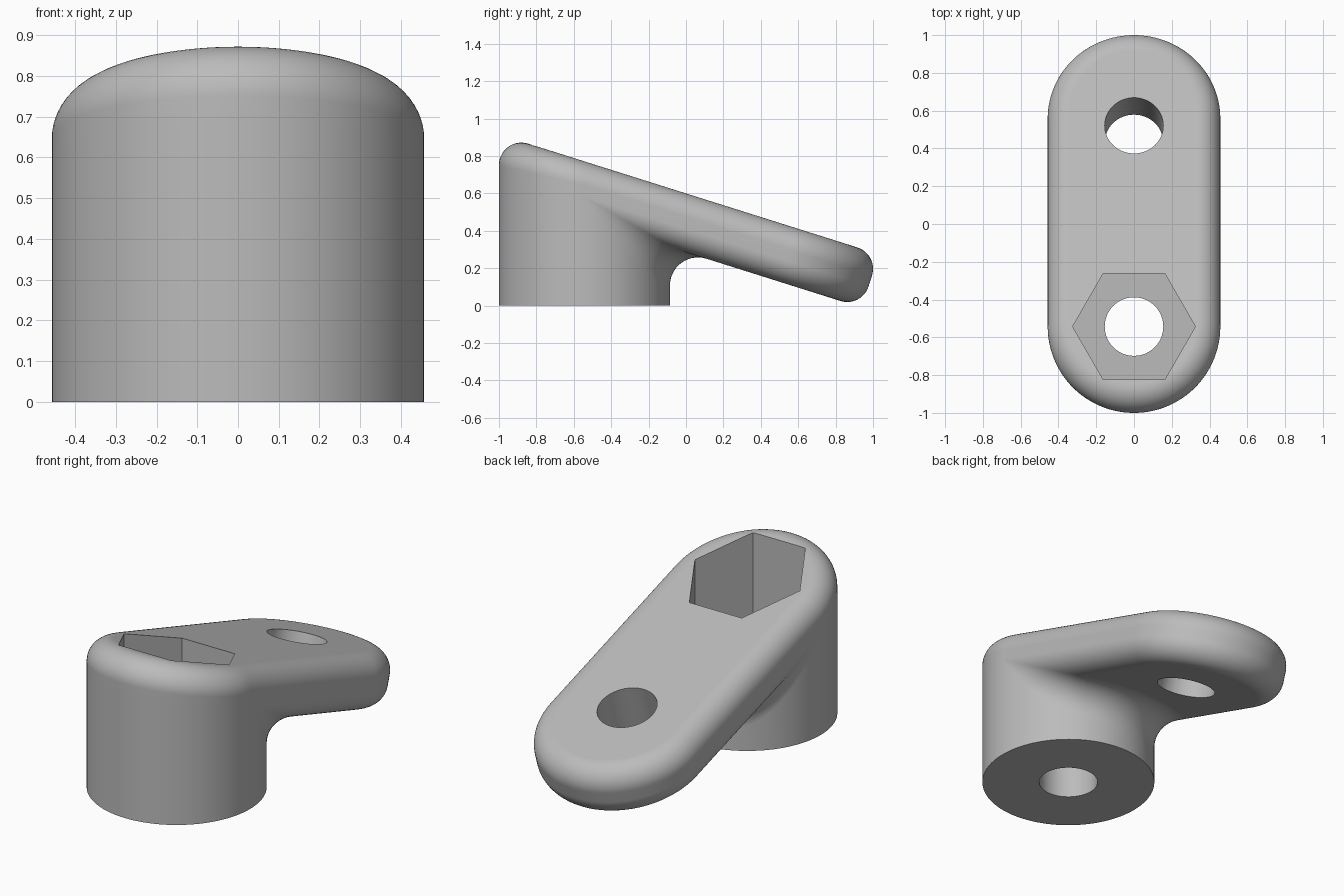
import bpy, bmesh
from math import sin, cos, acos, sqrt, pi, radians
from mathutils import Vector

cube = bpy.data.objects.get("Cube")
if cube:
    bpy.data.objects.remove(cube, do_unlink=True)

# Main dimensions
R, YC = 0.457, -0.543            # post radius and centre
EDGE, FILLET = 0.12, 0.15        # rounded edge and inner fillet radii
TILT = radians(17.5)
S, C = sin(TILT), cos(TILT)
TOP = 0.6 * C                    # height of the arm's top along its normal
N_TOP, N_LOW = TOP - EDGE, TOP - 0.30 + EDGE
U_END = 0.443                    # centre of the arm's round end
IN = R - EDGE
STEPS = 14
N = Vector((0, S, C))


def arm_point(x, u, n):
    """Point in the tilted frame of the arm."""
    return Vector((x, u * C + n * S, n * C - u * S))


def at_height(x, y, n):
    """Point above (x, y) on the tilted plane at height n."""
    return Vector((x, y, (n - S * y) / C))


def arc(centre, radius, a, b):
    return [centre + radius * a.slerp(b, i / STEPS) for i in range(STEPS + 1)]


def column(top, low, w, b, ball, a):
    """Strip of points from the top face, round the edge and fillet, to the foot."""
    pts = arc(top, EDGE, N, w) + arc(low, EDGE, w, b) + arc(ball, FILLET, -b, a)
    return pts + [Vector((pts[-1].x, pts[-1].y, 0))]


def fillet_ball(t):
    """Centre of the fillet's rolling ball at angle t round the post."""
    x, y = (R + FILLET) * cos(t), YC + (R + FILLET) * sin(t)
    over = max(abs(x) - IN, 0)
    drop = sqrt(max((EDGE + FILLET) ** 2 - over ** 2, 0))
    return at_height(x, y, N_LOW - drop)


def u_of(p):
    return p.y * C - p.z * S


def front_column(t):
    w = Vector((cos(t), sin(t), 0))
    x, y = IN * w.x, YC + IN * w.y
    low = at_height(x, y, N_LOW)
    return column(at_height(x, y, N_TOP), low, w, w, low + (EDGE + FILLET) * w, -w)


def side_column(t):
    ball = fillet_ball(t)
    side = 1 if ball.x > 0 else -1
    low = arm_point(side * IN, u_of(ball), N_LOW)
    top = arm_point(side * IN, u_of(ball), N_TOP)
    a = Vector((-cos(t), -sin(t), 0))
    return column(top, low, Vector((side, 0, 0)), (ball - low).normalized(), ball, a)


def end_column(x, u, w, t):
    a = Vector((-cos(t), -sin(t), 0))
    return column(arm_point(x, u, N_TOP), arm_point(x, u, N_LOW), w, -N, fillet_ball(t), a)


# Columns all the way round: front wall, side, round end, other side
t1 = acos(IN / (R + FILLET))
u1 = u_of(fillet_ball(t1))
columns = [front_column(pi + pi * i / 64) for i in range(65)]
columns += [side_column(t1 * i / 20) for i in range(1, 21)]

outline = [(IN, u1 + (U_END - u1) * i / 8, Vector((1, 0, 0))) for i in range(1, 8)]
for i in range(65):
    f = pi * i / 64
    outline.append((IN * cos(f), U_END + IN * sin(f), arm_point(cos(f), sin(f), 0)))
outline += [(-x, u, -w) for x, u, w in reversed(outline[:7])]
count = len(outline) + 1
for i, (x, u, w) in enumerate(outline, 1):
    columns.append(end_column(x, u, w, t1 + (pi - 2 * t1) * i / count))
columns += [side_column(pi - t1 * i / 20) for i in range(20, 0, -1)]

# Skin the columns into one solid
bm = bmesh.new()
grid = [[bm.verts.new(p) for p in col] for col in columns]
for i, col in enumerate(grid):
    nxt = grid[(i + 1) % len(grid)]
    for j in range(len(col) - 1):
        bm.faces.new((col[j], col[j + 1], nxt[j + 1], nxt[j]))
bm.faces.new([col[0] for col in grid])
bm.faces.new([col[-1] for col in reversed(grid)])
bmesh.ops.remove_doubles(bm, verts=bm.verts[:], dist=0.00002)
bmesh.ops.recalc_face_normals(bm, faces=bm.faces[:])


def make_object(name, bm):
    mesh = bpy.data.meshes.new(name)
    bm.to_mesh(mesh)
    bm.free()
    obj = bpy.data.objects.new(name, mesh)
    bpy.context.collection.objects.link(obj)
    return obj


body = make_object("angled_lever_body", bm)

grey = bpy.data.materials.new("plain_grey")
grey.use_nodes = True
colour = (0.5, 0.5, 0.5, 1)
grey.diffuse_color = colour
for node in grey.node_tree.nodes:
    if node.type == 'BSDF_PRINCIPLED':
        node.inputs["Base Color"].default_value = colour
body.data.materials.append(grey)


def cut(name, sides, radius, place, low, high):
    """Cut a prism out of the body; place maps (x, y, height) to a point."""
    bm = bmesh.new()
    rings = []
    for h in (low, high):
        rings.append([bm.verts.new(place(radius * cos(2 * pi * i / sides),
                                         radius * sin(2 * pi * i / sides), h))
                      for i in range(sides)])
    for i in range(sides):
        k = (i + 1) % sides
        bm.faces.new((rings[0][i], rings[0][k], rings[1][k], rings[1][i]))
    bm.faces.new(rings[0][::-1])
    bm.faces.new(rings[1])
    bmesh.ops.recalc_face_normals(bm, faces=bm.faces[:])
    cutter = make_object(name, bm)
    cutter.hide_render = True
    cutter.data.materials.append(grey)
    mod = body.modifiers.new(name, 'BOOLEAN')
    mod.operation, mod.solver, mod.object = 'DIFFERENCE', 'EXACT', cutter
    bpy.ops.object.modifier_apply(modifier=name)
    bpy.data.objects.remove(cutter, do_unlink=True)


bpy.ops.object.select_all(action='DESELECT')
body.select_set(True)
bpy.context.view_layer.objects.active = body


def upright(x, y, h):
    return Vector((x, YC + y, h))


# Hexagonal pocket, bolt hole through the post, hole square to the arm
cut("hex_pocket", 6, 0.325, upright, 0.28, 1.2)
cut("bolt_hole", 64, 0.155, upright, -0.2, 0.5)
cut("arm_hole", 64, 0.155, lambda x, y, h: arm_point(x, 0.366 + y, h), 0.1, 0.8)

# Smooth shading with crisp hole rims and truly flat faces
bpy.ops.object.shade_smooth_by_angle(angle=radians(30))
weighted = body.modifiers.new("flat_faces", 'WEIGHTED_NORMAL')
weighted.keep_sharp = True
